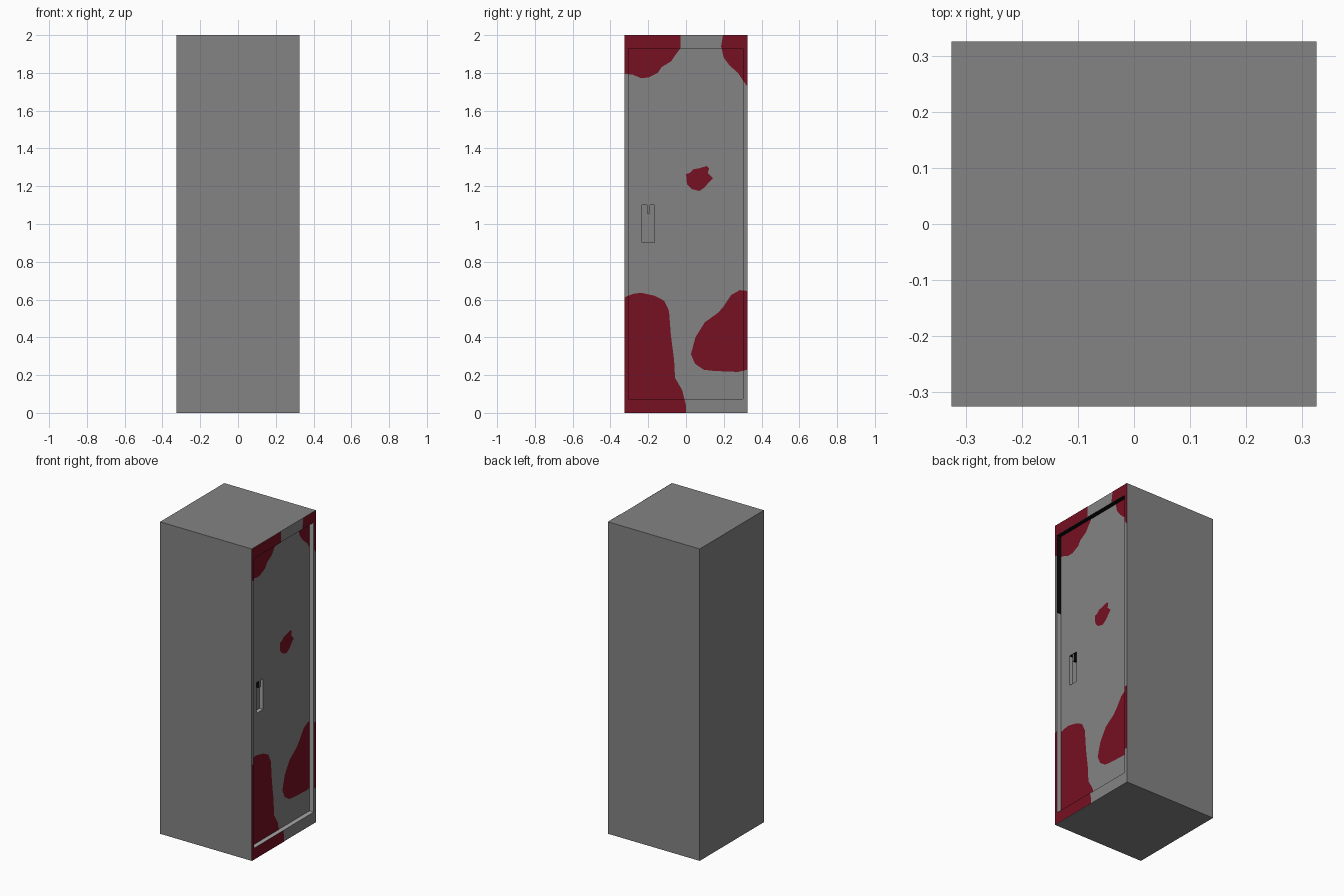
import bpy
import bmesh
from mathutils import Vector

default = bpy.data.objects.get("Cube")
if default:
    bpy.data.objects.remove(default, do_unlink=True)


def make_material(name, colour):
    mat = bpy.data.materials.new(name)
    mat.use_nodes = True
    mat.diffuse_color = (*colour, 1)
    mat.node_tree.nodes["Principled BSDF"].inputs["Base Color"].default_value = (*colour, 1)
    return mat


GREY, LIGHT, BLACK = range(3)
metal = [
    make_material("grey metal", (0.23, 0.23, 0.23)),
    make_material("light edge", (0.38, 0.38, 0.38)),
    make_material("black edge", (0.003, 0.003, 0.003)),
]
red = make_material("dark red paint", (0.18, 0.005, 0.016))

HALF, HEIGHT = 0.325, 2.0
DOOR_X = 0.295
DOOR = (-0.305, 0.303, 0.073, 1.93)      # y0, y1, z0, z1
HANDLE = (-0.232, -0.167, 0.903, 1.1)


def add_object(name, bm, materials):
    mesh = bpy.data.meshes.new(name)
    bm.to_mesh(mesh)
    bm.free()
    for mat in materials:
        mesh.materials.append(mat)
    obj = bpy.data.objects.new(name, mesh)
    bpy.context.collection.objects.link(obj)
    return obj


def box(x0, x1, rect):
    """Box between two x positions with a y/z rectangle as section."""
    y0, y1, z0, z1 = rect
    bm = bmesh.new()
    bmesh.ops.create_cube(bm, size=1)
    for v in bm.verts:
        v.co = (x0 if v.co.x < 0 else x1,
                y0 if v.co.y < 0 else y1,
                z0 if v.co.z < 0 else z1)
    bm.normal_update()
    return bm


def inset_to(bm, face, rect, depth):
    """Inset a face, then fit the inner face to the rectangle and sink it."""
    y0, y1, z0, z1 = rect
    mid = face.calc_center_median()
    ring = bmesh.ops.inset_individual(bm, faces=[face], thickness=0.001)["faces"]
    for v in face.verts:
        v.co = (v.co.x - depth,
                y0 if v.co.y < mid.y else y1,
                z0 if v.co.z < mid.z else z1)
    bm.normal_update()
    return ring


def cut_pocket(bm, rect, depth):
    """Sink a pocket into the +x face and colour its walls."""
    face = max(bm.faces, key=lambda f: f.normal.x)
    inset_to(bm, face, rect, 0)
    walls = inset_to(bm, face, rect, depth)
    for wall in walls:
        wall.material_index = BLACK if wall.normal.z < -0.5 else LIGHT
    return walls


# Cabinet with the door opening; one jamb is black in its upper part
bm = box(-HALF, HALF, (-HALF, HALF, 0, HEIGHT))
walls = cut_pocket(bm, DOOR, 0.06)
jamb = max(walls, key=lambda f: f.normal.y)
bmesh.ops.bisect_plane(bm, geom=[jamb, *jamb.edges, *jamb.verts],
                       plane_co=(0, 0, 1.41), plane_no=(0, 0, 1))
bm.normal_update()
for f in bm.faces:
    centre = f.calc_center_median()
    if f.material_index == LIGHT and f.normal.y > 0.5 and centre.z > 1.41:
        f.material_index = BLACK
add_object("cabinet", bm, metal)

# Door with the handle pocket
bm = box(DOOR_X - 0.03, DOOR_X, DOOR)
cut_pocket(bm, HANDLE, 0.025)
add_object("door", bm, metal)

# Latch in the top of the handle pocket
bm = box(DOOR_X - 0.026, DOOR_X - 0.003, (-0.206, -0.191, 1.055, 1.1))
for f in bm.faces:
    f.material_index = GREY if f.normal.x > 0.5 else BLACK
add_object("latch", bm, metal)

# Paint patches as (y, z) outlines, split over the door and the frame
patches = {
    "upper_front_patch": [
        (-.33, 2), (-.03, 2), (-.03, 1.93), (-.06, 1.89), (-.08, 1.86), (-.13, 1.83),
        (-.15, 1.8), (-.2, 1.775), (-.24, 1.773), (-.28, 1.79), (-.33, 1.795)],
    "upper_back_patch": [
        (.196, 2), (.186, 1.94), (.2, 1.88), (.23, 1.84), (.275, 1.8), (.302, 1.76),
        (.33, 1.72), (.33, 2)],
    "middle_splash": [
        (0, 1.265), (.02, 1.27), (.04, 1.29), (.07, 1.295), (.11, 1.307), (.122, 1.295),
        (.115, 1.27), (.143, 1.243), (.12, 1.22), (.1, 1.195), (.07, 1.175), (.03, 1.185),
        (.005, 1.21)],
    "lower_front_patch": [
        (-.33, .61), (-.28, .63), (-.24, .636), (-.165, .62), (-.115, .593), (-.09, .54),
        (-.08, .41), (-.063, .28), (-.058, .185), (-.02, .12), (0, .04), (0, 0), (-.33, 0)],
    "lower_back_patch": [
        (.33, .645), (.285, .65), (.24, .625), (.2, .565), (.17, .53), (.1, .48),
        (.05, .4), (.026, .31), (.048, .26), (.095, .228), (.15, .222), (.275, .217),
        (.33, .23)],
}
y0, y1, z0, z1 = DOOR
regions = [
    (DOOR_X, DOOR),
    (HALF, (-HALF, y0, 0, HEIGHT)),
    (HALF, (y1, HALF, 0, HEIGHT)),
    (HALF, (y0, y1, 0, z0)),
    (HALF, (y0, y1, z1, HEIGHT)),
]


def clip(bm, axis, sign, limit):
    normal, point = Vector(), Vector()
    normal[axis], point[axis] = sign, limit
    bmesh.ops.bisect_plane(bm, geom=[*bm.verts, *bm.edges, *bm.faces],
                           plane_co=point, plane_no=normal, clear_outer=True)


def add_patch(name, outline):
    whole = bmesh.new()
    for x, (a, b, c, d) in regions:
        piece = bmesh.new()
        piece.faces.new([piece.verts.new((x + 0.0015, y, z)) for y, z in outline])
        for axis, sign, limit in ((1, -1, a), (1, 1, b), (2, -1, c), (2, 1, d)):
            clip(piece, axis, sign, limit)
        piece.normal_update()
        for f in piece.faces:
            if f.normal.x < 0:
                f.normal_flip()
        temp = bpy.data.meshes.new("piece")
        piece.to_mesh(temp)
        piece.free()
        whole.from_mesh(temp)
        bpy.data.meshes.remove(temp)
    add_object(name, whole, [red])


for name, outline in patches.items():
    add_patch(name, outline)
